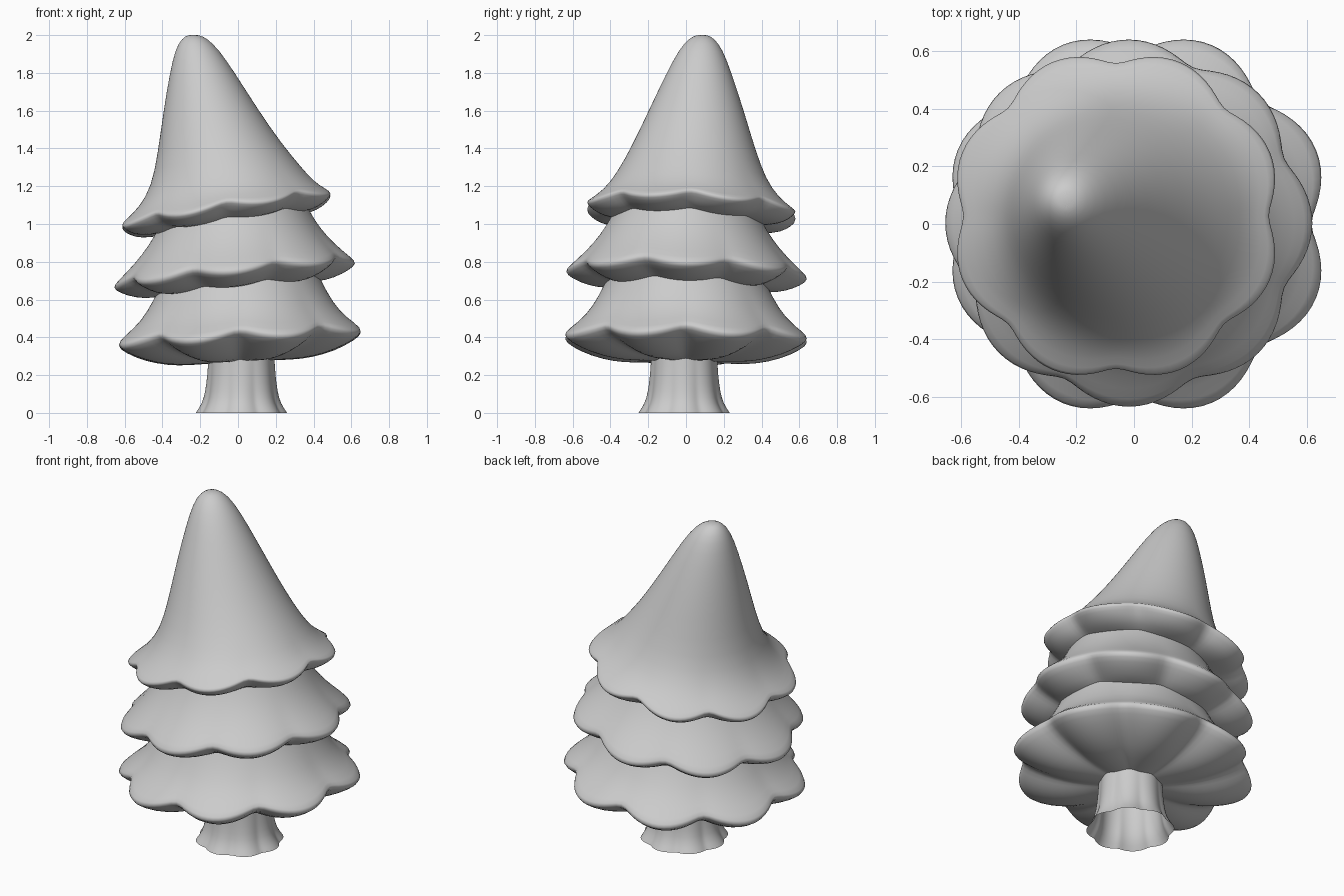
import bpy, bmesh
from math import sin, cos, pi

if "Cube" in bpy.data.objects:
    bpy.data.objects.remove(bpy.data.objects["Cube"], do_unlink=True)

SEGMENTS = 64
LOBES = 8

grey = bpy.data.materials.new("plain grey")
grey.use_nodes = True
grey.diffuse_color = (0.6, 0.6, 0.6, 1)
grey.node_tree.nodes["Principled BSDF"].inputs["Base Color"].default_value = grey.diffuse_color


def loft(name, rings, centre, tilt=(0, 0), lean=(0, 0), phase=0, lift=0.4, cap_top=False):
    """Skin scalloped rings given as (radius, height, scallop depth)."""
    bm = bmesh.new()
    loops = []
    for radius, height, depth in rings:
        # the rim tilts, the upper crown stands level and leans off centre
        level = min(1, max(0, (1.6 - height) / 0.4))
        rise = max(0, height - 1.25)
        loop = []
        for i in range(SEGMENTS):
            a = 2 * pi * i / SEGMENTS
            cusp = 1 - abs(sin(LOBES * (a - phase) / 2))
            r = radius * (1 - depth * cusp)
            x, y = r * cos(a), r * sin(a)
            z = height + level * (tilt[0] * x + tilt[1] * y) + lift * depth * cusp
            loop.append(bm.verts.new((x + centre[0] + lean[0] * rise,
                                      y + centre[1] + lean[1] * rise, z)))
        loops.append(loop)
    for low, high in zip(loops, loops[1:]):
        for i in range(SEGMENTS):
            j = (i + 1) % SEGMENTS
            bm.faces.new((low[i], low[j], high[j], high[i]))
    if cap_top:
        bm.faces.new(loops[-1])
    mesh = bpy.data.meshes.new(name)
    bm.to_mesh(mesh)
    bm.free()
    obj = bpy.data.objects.new(name, mesh)
    bpy.context.collection.objects.link(obj)
    mesh.materials.append(grey)
    mesh.polygons.foreach_set("use_smooth", [True] * len(mesh.polygons))
    obj.modifiers.new("soften", "SUBSURF").levels = 1
    obj.modifiers["soften"].render_levels = 1
    return obj


# Flared, fluted trunk, open at the base
loft("trunk", [(0.243, 0, 0.09), (0.208, 0.05, 0.08), (0.192, 0.11, 0.06),
               (0.18, 0.2, 0.04), (0.174, 0.31, 0.03)],
     (0.018, -0.01), lift=0, phase=pi / 8)

# Lower branches with a rounded underside
loft("lower_branches",
     [(0.1, 0.272, 0), (0.3, 0.267, 0.06), (0.41, 0.273, 0.1), (0.54, 0.302, 0.12),
      (0.645, 0.35, 0.12), (0.688, 0.385, 0.12), (0.655, 0.415, 0.1),
      (0.545, 0.495, 0.04), (0.465, 0.61, 0.01), (0.41, 0.72, 0), (0.36, 0.85, 0)],
     (0.01, 0), tilt=(0.055, -0.015))

# Middle branches, scallops staggered by half a lobe
loft("middle_branches",
     [(0.33, 0.66, 0), (0.44, 0.65, 0.05), (0.525, 0.66, 0.09), (0.612, 0.695, 0.1),
      (0.65, 0.727, 0.1), (0.622, 0.757, 0.08), (0.53, 0.84, 0.04),
      (0.455, 0.93, 0.01), (0.4, 1.02, 0), (0.34, 1.15, 0)],
     (-0.018, 0.003), tilt=(0.1, -0.03), phase=pi / LOBES)

# Crown with a leaning rounded tip
loft("crown",
     [(0.32, 1.0, 0), (0.44, 0.995, 0.05), (0.515, 1.008, 0.08), (0.565, 1.038, 0.1),
      (0.588, 1.063, 0.1), (0.56, 1.083, 0.08), (0.475, 1.145, 0.03), (0.396, 1.25, 0),
      (0.328, 1.4, 0), (0.252, 1.6, 0), (0.172, 1.8, 0), (0.115, 1.925, 0),
      (0.065, 1.985, 0), (0.025, 2.002, 0)],
     (-0.062, 0.028), tilt=(0.15, -0.045), lean=(-0.23, 0.075), cap_top=True)
